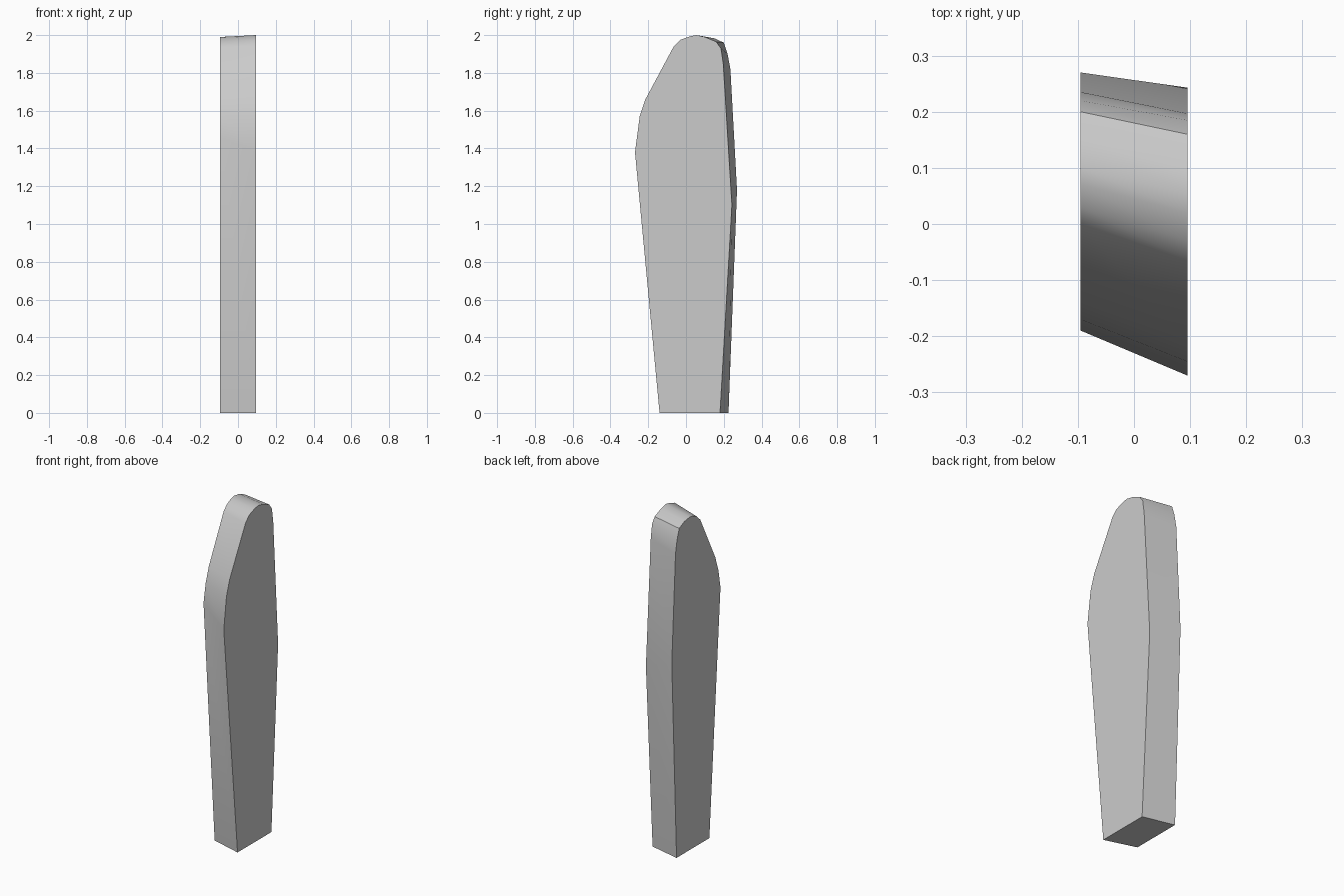
import bpy
import bmesh
import math

cube = bpy.data.objects.get("Cube")
if cube:
    bpy.data.objects.remove(cube, do_unlink=True)

# Matching outlines (y, z) of the two flat sides, from front foot over the tip to back foot
LEFT = [(-.14, 0), (-.27, 1.38), (-.245, 1.57), (-.215, 1.66), (-.065, 1.94),
        (-.03, 1.975), (.02, 1.993), (.055, 2), (.1, 1.99), (.16, 1.965),
        (.185, 1.93), (.197, 1.85), (.243, 1.1), (.18, 0)]
RIGHT = [(-.085, 0), (-.19, 1.46), (-.17, 1.57), (-.14, 1.66), (0, 1.935),
         (.03, 1.965), (.07, 1.985), (.1, 1.99), (.15, 1.983), (.2, 1.96),
         (.22, 1.9), (.235, 1.82), (.27, 1.18), (.225, 0)]
HALF = .095


def make_material(name, colour):
    mat = bpy.data.materials.new(name)
    mat.use_nodes = True
    mat.diffuse_color = colour
    mat.node_tree.nodes["Principled BSDF"].inputs["Base Color"].default_value = colour
    return mat


def loft_slab(name, left, right, mat):
    """Join two side outlines with a rim and cap both sides."""
    bm = bmesh.new()
    a = [bm.verts.new((HALF, y, z)) for y, z in left]
    b = [bm.verts.new((-HALF, y, z)) for y, z in right]
    bm.faces.new(a)
    bm.faces.new(b[::-1])
    for i in range(len(a)):
        j = (i + 1) % len(a)
        bm.faces.new((a[i], b[i], b[j], a[j]))
    bmesh.ops.recalc_face_normals(bm, faces=bm.faces)
    mesh = bpy.data.meshes.new(name)
    bm.to_mesh(mesh)
    bm.free()
    mesh.materials.append(mat)
    obj = bpy.data.objects.new(name, mesh)
    bpy.context.collection.objects.link(obj)
    return obj


# Tapered slab with a rounded tip
slab = loft_slab("tapered_slab", LEFT, RIGHT, make_material("light grey", (.6, .6, .6, 1)))
bpy.ops.object.select_all(action="DESELECT")
slab.select_set(True)
bpy.context.view_layer.objects.active = slab
bpy.ops.object.shade_smooth_by_angle(angle=math.radians(30))
